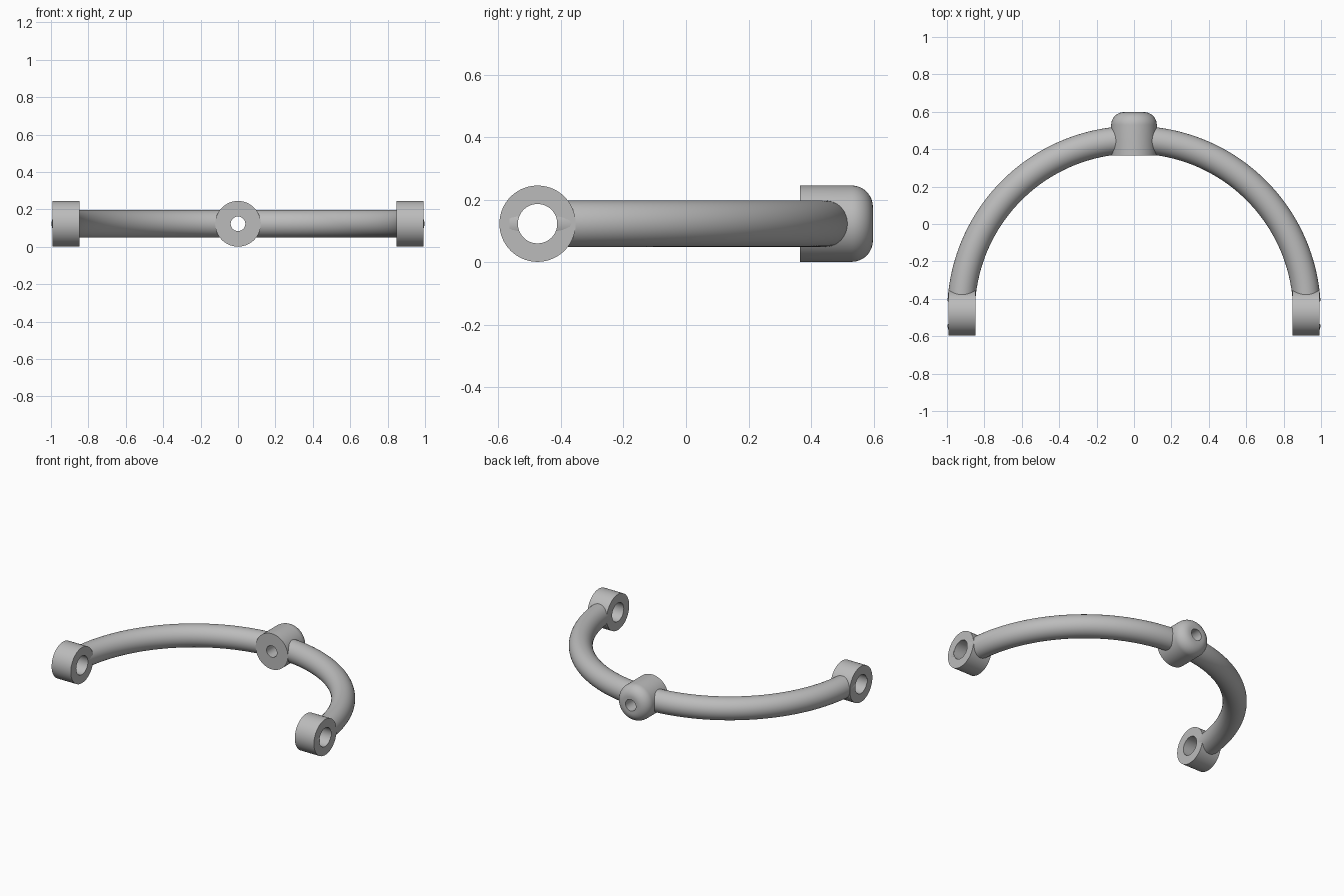
import bpy, bmesh, math
from mathutils import Matrix, Vector

if "Cube" in bpy.data.objects:
    bpy.data.objects.remove(bpy.data.objects["Cube"])

MID_Z = 0.123      # height of every axis
EAR_Y = -0.475     # pivot line, also the arc centre
ARC_R = 0.925
TUBE_R = 0.074
RING_R = 0.122

grey = bpy.data.materials.new("plain grey")
grey.use_nodes = True
grey.diffuse_color = (0.5, 0.5, 0.5, 1)
grey.node_tree.nodes["Principled BSDF"].inputs["Base Color"].default_value = (0.5, 0.5, 0.5, 1)


def finish(name, bm):
    bmesh.ops.remove_doubles(bm, verts=bm.verts, dist=1e-5)
    bmesh.ops.recalc_face_normals(bm, faces=bm.faces)
    mesh = bpy.data.meshes.new(name)
    bm.to_mesh(mesh)
    bm.free()
    mesh.materials.append(grey)
    obj = bpy.data.objects.new(name, mesh)
    bpy.context.collection.objects.link(obj)
    return obj


def smooth(obj):
    bpy.ops.object.select_all(action='DESELECT')
    obj.select_set(True)
    bpy.context.view_layer.objects.active = obj
    bpy.ops.object.shade_smooth_by_angle(angle=math.radians(35))


def lathe(name, profile, axis, centre, steps=96):
    """Spin (radius, distance along axis) points around an axis."""
    bm = bmesh.new()
    verts = [bm.verts.new((r, 0, d)) for r, d in profile]
    edges = [bm.edges.new((a, b)) for a, b in zip(verts, verts[1:] + verts[:1])]
    bmesh.ops.spin(bm, geom=verts + edges, cent=(0, 0, 0), axis=(0, 0, 1),
                   angle=math.tau, steps=steps)
    turn = Vector((0, 0, 1)).rotation_difference(Vector(axis)).to_matrix().to_4x4()
    bm.transform(Matrix.Translation(centre) @ turn)
    return finish(name, bm)


def drill(obj, radius, axis, centre):
    """Clear the tube out of a bore."""
    bm = bmesh.new()
    turn = Vector((0, 0, 1)).rotation_difference(Vector(axis)).to_matrix().to_4x4()
    bmesh.ops.create_cone(bm, cap_ends=True, segments=96, radius1=radius,
                          radius2=radius, depth=0.5,
                          matrix=Matrix.Translation(centre) @ turn)
    cutter = finish("bore_cutter", bm)
    cutter.hide_render = True
    mod = obj.modifiers.new("bore", 'BOOLEAN')
    mod.operation, mod.solver, mod.object = 'DIFFERENCE', 'EXACT', cutter
    bpy.context.view_layer.objects.active = obj
    bpy.ops.object.modifier_apply(modifier=mod.name)
    bpy.data.objects.remove(cutter)


# Curved tube running just past both pivots
bm = bmesh.new()
over = math.radians(5.2)
ring = bmesh.ops.create_circle(bm, cap_ends=True, segments=48, radius=TUBE_R)["verts"]
bmesh.ops.transform(bm, verts=ring, matrix=Matrix.Translation((ARC_R, EAR_Y, MID_Z))
                    @ Matrix.Rotation(math.pi / 2, 4, 'X'))
pivot = Vector((0, EAR_Y, MID_Z))
bmesh.ops.rotate(bm, verts=ring, cent=pivot, matrix=Matrix.Rotation(-over, 3, 'Z'))
start = bm.faces[:]
swept = bmesh.ops.spin(bm, geom=start + bm.edges[:] + bm.verts[:], cent=pivot,
                       axis=(0, 0, 1), angle=math.pi + 2 * over, steps=120)
tube = finish("curved_tube", bm)

# Centre hub with a rounded back edge
BACK, FILLET, HOLE = 0.598, 0.068, 0.039
hub_profile = [(HOLE, 0.365), (RING_R, 0.365)]
for i in range(13):
    a = math.pi / 2 * i / 12
    hub_profile.append((RING_R - FILLET + FILLET * math.cos(a),
                        BACK - FILLET + FILLET * math.sin(a)))
hub_profile.append((HOLE, BACK))
hub = lathe("centre_hub", hub_profile, (0, 1, 0), (0, 0, MID_Z))
drill(tube, HOLE + 0.002, (0, 1, 0), (0, 0.48, MID_Z))

# Pivot ears at the two ends
for side, label in ((1, "left"), (-1, "right")):
    ear = lathe(label + "_pivot_ear",
                [(0.063, 0.848), (RING_R, 0.848), (RING_R, 0.993), (0.063, 0.993)],
                (side, 0, 0), (0, EAR_Y, MID_Z))
    smooth(ear)
    drill(tube, 0.0645, (1, 0, 0), (side * 0.92, EAR_Y, MID_Z))

smooth(hub)
smooth(tube)
